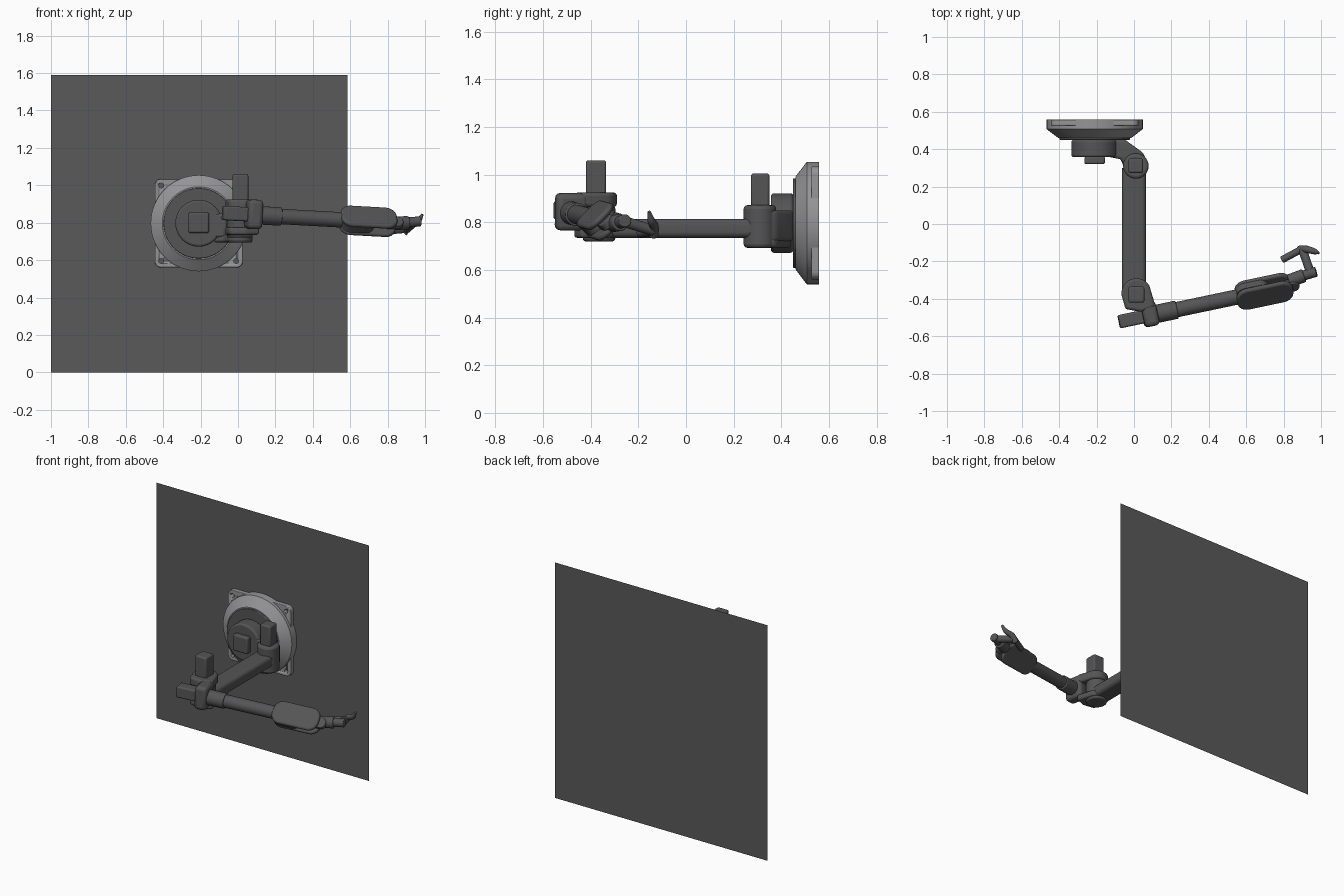
import bpy, bmesh, math
from mathutils import Matrix, Vector

if "Cube" in bpy.data.objects:
    bpy.data.objects.remove(bpy.data.objects["Cube"])

def material(name, v):
    m = bpy.data.materials.new(name)
    m.diffuse_color = (v, v, v * 1.04, 1)
    m.use_nodes = True
    m.node_tree.nodes["Principled BSDF"].inputs["Base Color"].default_value = m.diffuse_color
    return m

DARK = material("dark_metal", 0.09)
LIGHT = material("light_metal", 0.3)
WALL = material("wall_grey", 0.1)

def finish(name, bm, mat=DARK, bevel=0.0, matrix=None):
    bmesh.ops.recalc_face_normals(bm, faces=bm.faces)
    me = bpy.data.meshes.new(name)
    bm.to_mesh(me)
    bm.free()
    ob = bpy.data.objects.new(name, me)
    bpy.context.collection.objects.link(ob)
    me.materials.append(mat)
    if matrix is not None:
        ob.matrix_world = matrix
    if bevel:
        b = ob.modifiers.new("bevel", 'BEVEL')
        b.width, b.segments, b.limit_method = bevel, 3, 'ANGLE'
    bpy.ops.object.select_all(action='DESELECT')
    ob.select_set(True)
    bpy.context.view_layer.objects.active = ob
    bpy.ops.object.shade_smooth_by_angle(angle=math.radians(35))
    return ob

def rod(name, a, b, r, r2=None, mat=DARK, bevel=0.0, matrix=None, seg=48):
    a, b = Vector(a), Vector(b)
    d = b - a
    m = Matrix.Translation((a + b) / 2) @ d.to_track_quat('Z', 'Y').to_matrix().to_4x4()
    bm = bmesh.new()
    bmesh.ops.create_cone(bm, cap_ends=True, segments=seg, radius1=r,
                          radius2=r if r2 is None else r2, depth=d.length, matrix=m)
    return finish(name, bm, mat, bevel, matrix)

def box(name, lo, hi, mat=DARK, bevel=0.01, matrix=None):
    lo, hi = Vector(lo), Vector(hi)
    bm = bmesh.new()
    bmesh.ops.create_cube(bm, size=1, matrix=Matrix.Translation((lo + hi) / 2)
                          @ Matrix.Diagonal((*(hi - lo), 1)))
    return finish(name, bm, mat, bevel, matrix)

def arc(cx, cy, r, a0, a1, n=16):
    return [(cx + r * math.cos(math.radians(a0 + (a1 - a0) * i / n)),
             cy + r * math.sin(math.radians(a0 + (a1 - a0) * i / n))) for i in range(n + 1)]

def rounded(x0, x1, y0, y1, r, n=8):
    return (arc(x1 - r, y1 - r, r, 0, 90, n) + arc(x0 + r, y1 - r, r, 90, 180, n)
            + arc(x0 + r, y0 + r, r, 180, 270, n) + arc(x1 - r, y0 + r, r, 270, 360, n))

def prism(name, outline, z0, z1, mat=DARK, bevel=0.01, matrix=None):
    bm = bmesh.new()
    f = bm.faces.new([bm.verts.new((x, y, z0)) for x, y in outline])
    g = bmesh.ops.extrude_face_region(bm, geom=[f])["geom"]
    bmesh.ops.translate(bm, vec=(0, 0, z1 - z0),
                        verts=[v for v in g if isinstance(v, bmesh.types.BMVert)])
    return finish(name, bm, mat, bevel, matrix)

# wall sheet
bm = bmesh.new()
bm.faces.new([bm.verts.new(p) for p in
              ((-1, .56, 0), (.585, .56, 0), (.585, .56, 1.59), (-1, .56, 1.59))])
finish("wall_panel", bm, WALL)

# mounting plate with four bolt holes
CX, CZ = -0.21, 0.797
face_y = Matrix.Translation((CX, 0.56, CZ)) @ Matrix.Rotation(math.pi / 2, 4, 'X')
plate = prism("mounting_plate", rounded(-.235, .235, -.237, .237, .035), 0.001, 0.033,
              LIGHT, 0.004, face_y)
cut = bmesh.new()
for sx in (-1, 1):
    for sz in (-1, 1):
        bmesh.ops.create_cone(cut, cap_ends=True, segments=20, radius1=.013, radius2=.013, depth=.2,
                              matrix=Matrix.Translation((sx * .2, sz * .202, 0)))
cutter = finish("bolt_hole_cutter", cut, matrix=face_y)
cutter.hide_render = True
cutter.hide_set(True)
mod = plate.modifiers.new("holes", 'BOOLEAN')
mod.object = cutter

# round base and turntable
def turn(name, y0, y1, r, r2=None, mat=DARK, bevel=0.0):
    return rod(name, (CX, y0, CZ), (CX, y1, CZ), r, r2, mat, bevel, seg=64)
turn("base_ring", .559, .507, .257, mat=LIGHT)
turn("base_taper", .507, .46, .257, .195, mat=LIGHT)
turn("turntable", .462, .449, .188, bevel=.004)
turn("shoulder_drum", .45, .357, .125, bevel=.012)
box("shoulder_cap", (-.265, .32, .745), (-.155, .36, .855))

# shoulder bracket and hinge
bracket = [(-.14, .452), (-.05, .452), (.05, .38)] + arc(.01, .31, .068, 45, -180) + [(-.065, .345), (-.14, .36)]
prism("shoulder_bracket", bracket, .72, .85, bevel=.015)
rod("shoulder_hinge", (.01, .31, .693), (.01, .31, .872), .068, bevel=.015)
prism("shoulder_lower_lug", [(-.13, .44), (-.05, .44), (.05, .375), (.07, .31), (-.05, .29), (-.07, .345), (-.13, .37)],
      .695, .74, bevel=.012)
box("shoulder_motor", (-.03, .273, .86), (.048, .35, 1.005))

# upper arm: rounded bar along y
arm_m = Matrix.Translation((0, 0, .775)) @ Matrix.Rotation(math.pi / 2, 4, 'X')
prism("upper_arm", rounded(-.065, .065, -.04, .04, .026), -.30, .36, bevel=.004, matrix=arm_m)

# elbow yoke and motor
rod("elbow_hinge", (.01, -.365, .72), (.01, -.365, .87), .068, bevel=.012)
yoke = arc(.013, -.37, .08, 30, 190) + [(-.045, -.455), (.04, -.47), (.115, -.44)]
prism("elbow_yoke_top", yoke, .865, .925, bevel=.014)
prism("elbow_yoke_bottom", yoke, .735, .775, bevel=.012)
box("elbow_motor", (-.03, -.42, .915), (.055, -.335, 1.06))

# forearm frame: local x runs along the forearm
ax = Vector((1, .21, -.055)).normalized()
ay = Vector((0, 0, 1)).cross(ax).normalized()
az = ax.cross(ay)
fore = Matrix((ax, ay, az)).transposed().to_4x4()
fore.translation = (.1, -.485, .84)
box("forearm_block", (-.055, -.06, -.075), (.025, .07, .082), bevel=.022, matrix=fore)
box("forearm_roll_motor", (-.185, -.036, -.036), (-.05, .036, .04), matrix=fore)
rod("forearm_collar", (.02, 0, 0), (.132, 0, 0), .049, bevel=.005, matrix=fore)
rod("forearm_tube", (.12, 0, 0), (.50, 0, 0), .041, bevel=.003, matrix=fore)

# wrist housing: slotted stadium, rolled 45 degrees
roll = fore @ Matrix.Rotation(math.radians(45), 4, 'X')
shell = rounded(.455, .762, -.074, .074, .06)
prism("wrist_cheek_upper", shell, .018, .045, bevel=.012, matrix=roll)
prism("wrist_cheek_lower", shell, -.045, -.018, bevel=.012, matrix=roll)
prism("wrist_core", rounded(.458, .64, -.071, .071, .05), -.02, .02, bevel=0, matrix=roll)
prism("wrist_link", rounded(.665, .80, -.034, .034, .032), -.018, .018, bevel=.006, matrix=roll)

# wrist spindle and gripper
rod("wrist_spindle", (.83, -.305, .795), (.91, -.275, .80), .036, bevel=.006)
rod("wrist_tip", (.89, -.28, .80), (.975, -.255, .807), .027, bevel=.005)
rod("gripper_stem", (.945, -.265, .805), (.90, -.135, .765), .023, bevel=.005)
rod("gripper_bar", (.79, -.192, .755), (.905, -.13, .765), .019, bevel=.005)

# curved claw as a tapered swept curve
cu = bpy.data.curves.new("gripper_claw", 'CURVE')
cu.dimensions, cu.bevel_depth, cu.bevel_resolution = '3D', .02, 4
cu.use_fill_caps = True
path = [(.885, -.135, .745, 1), (.92, -.135, .785, 1), (.96, -.145, .805, .85), (.987, -.155, .845, .35)]
sp = cu.splines.new('BEZIER')
sp.bezier_points.add(len(path) - 1)
for p, (x, y, z, r) in zip(sp.bezier_points, path):
    p.co, p.radius = (x, y, z), r
    p.handle_left_type = p.handle_right_type = 'AUTO'
cu.materials.append(DARK)
bpy.context.collection.objects.link(bpy.data.objects.new("gripper_claw", cu))
